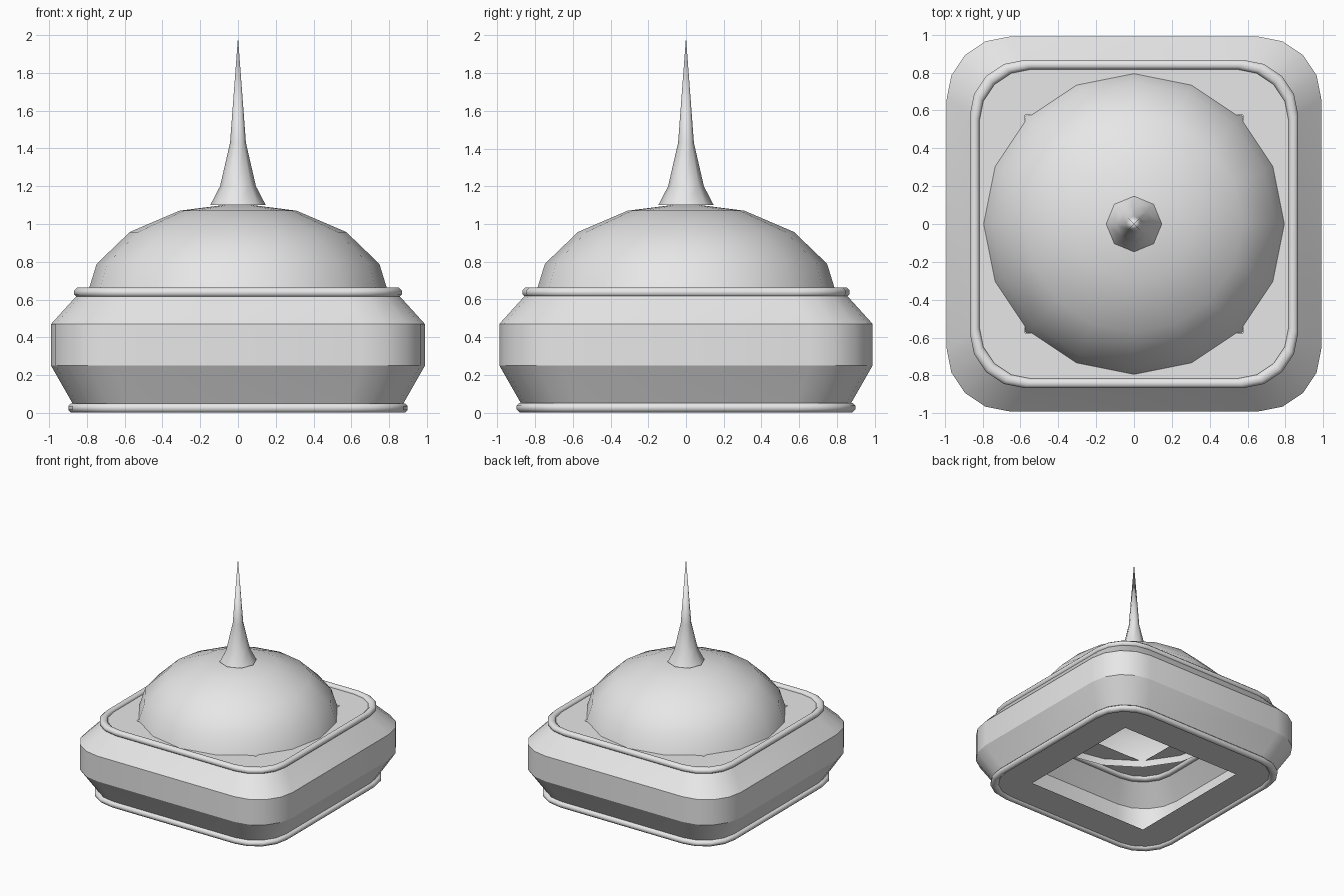
import bpy, bmesh
from math import sin, cos, pi, radians

cube = bpy.data.objects.get("Cube")
if cube:
    bpy.data.objects.remove(cube, do_unlink=True)

grey = bpy.data.materials.new("plain_grey")
grey.use_nodes = True
grey.diffuse_color = (0.8, 0.8, 0.8, 1)
grey.node_tree.nodes["Principled BSDF"].inputs["Base Color"].default_value = (0.8, 0.8, 0.8, 1)

CORNER_STEPS = 4


def rounded_square(half, z, corner=1 / 3):
    """Square outline whose corner radius is a share of its half width."""
    radius, points = half * corner, []
    for quarter in range(4):
        mid = pi / 4 + quarter * pi / 2
        cx = (half - radius) * round(cos(mid) * 2 ** 0.5)
        cy = (half - radius) * round(sin(mid) * 2 ** 0.5)
        for step in range(CORNER_STEPS + 1):
            a = (quarter + step / CORNER_STEPS) * pi / 2
            points.append((cx + radius * cos(a), cy + radius * sin(a), z))
    return points


def circle(radius, z, sides):
    return [(radius * cos(2 * pi * i / sides), radius * sin(2 * pi * i / sides), z)
            for i in range(sides)]


def loft(name, loops, closed=False, angle=30):
    """Skin a stack of equal loops, listed from the outside bottom upwards."""
    bm = bmesh.new()
    rows = [[bm.verts.new(p) for p in loop] for loop in loops]
    pairs = list(zip(rows, rows[1:]))
    if closed:
        pairs.append((rows[-1], rows[0]))
    for low, high in pairs:
        for i in range(len(low)):
            j = (i + 1) % len(low)
            bm.faces.new((low[i], low[j], high[j], high[i]))
    bmesh.ops.remove_doubles(bm, verts=bm.verts, dist=0.0005)
    mesh = bpy.data.meshes.new(name)
    bm.to_mesh(mesh)
    bm.free()
    mesh.materials.append(grey)
    obj = bpy.data.objects.new(name, mesh)
    bpy.context.collection.objects.link(obj)
    bpy.ops.object.select_all(action='DESELECT')
    obj.select_set(True)
    bpy.context.view_layer.objects.active = obj
    bpy.ops.object.shade_smooth_by_angle(angle=radians(angle))
    return obj


def rim(name, half, z, thick):
    """Rounded moulding that follows the square outline."""
    sides = 8
    loops = []
    for i in range(sides):
        a = 2 * pi * (i + 0.5) / sides
        r = half + thick * cos(a)
        loops.append(rounded_square(r, z + thick * sin(a)))
    loft(name, loops, closed=True, angle=60)


# Hollow body shell
loft("body_shell", [rounded_square(h, z) for h, z in
                    ((0.87, 0.04), (0.99, 0.25), (0.99, 0.47), (0.845, 0.63))], angle=25)

# Plates with a square opening, closing the body below and above
HOLE = 0.575
loft("bottom_plate", [rounded_square(HOLE, 0.02, 0), rounded_square(0.875, 0.02)])
loft("top_plate", [rounded_square(0.84, 0.64), rounded_square(HOLE, 0.64, 0)])

# Mouldings around both plates
rim("bottom_rim", 0.873, 0.026, 0.027)
rim("top_rim", 0.842, 0.638, 0.027)

# Flattened half dome
dome_steps = [pi / 2 * i / 4 for i in range(5)]
loft("dome", [circle(0.81 * cos(a), 0.59 + 0.52 * sin(a), 16) for a in dome_steps], angle=40)

# Tapering spire
loft("spire", [circle(r, z, 8) for r, z in
               ((0.147, 1.1), (0.095, 1.2), (0.042, 1.43), (0, 1.99))], angle=50)
